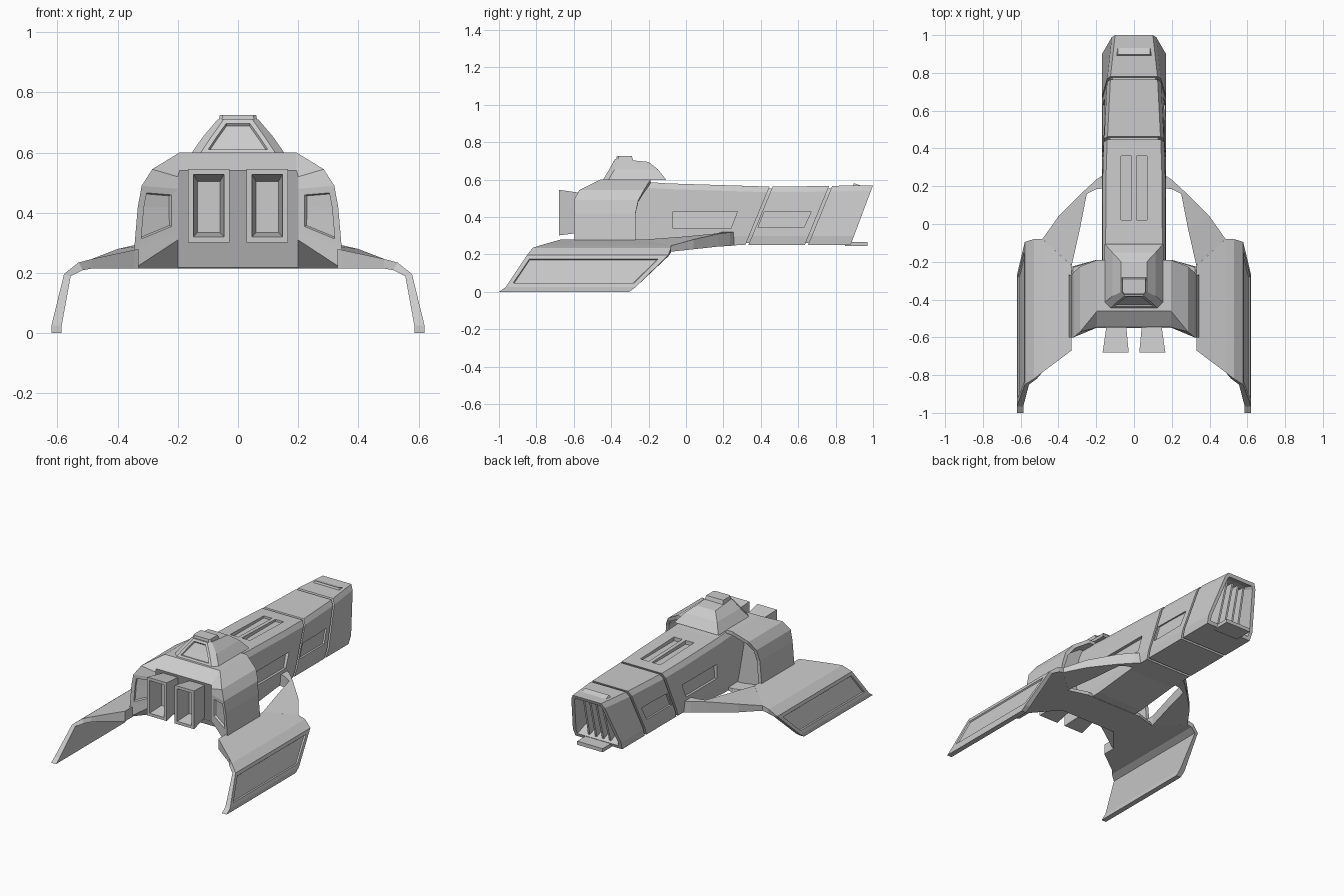
import bpy, bmesh
from mathutils import Vector

if "Cube" in bpy.data.objects:
    bpy.data.objects.remove(bpy.data.objects["Cube"])


def loft(name, rings, mirror=False, insets=()):
    """Skin equal-length closed rings, cap both ends, then inset chosen faces."""
    bm = bmesh.new()
    vs = [[bm.verts.new(p) for p in r] for r in rings]
    n = len(rings[0])
    for a, b in zip(vs, vs[1:]):
        for i in range(n):
            j = (i + 1) % n
            bm.faces.new((a[i], a[j], b[j], b[i]))
    bm.faces.new(vs[0])
    bm.faces.new(vs[-1][::-1])
    bmesh.ops.recalc_face_normals(bm, faces=bm.faces[:])
    for test, thick, depth in insets:
        bm.normal_update()
        picked = [f for f in bm.faces if test(f.calc_center_median(), f.normal)]
        if picked:
            bmesh.ops.inset_region(bm, faces=picked, thickness=thick, use_even_offset=True)
            bmesh.ops.inset_region(bm, faces=picked, thickness=0.004, depth=-depth, use_even_offset=True)
    me = bpy.data.meshes.new(name)
    bm.to_mesh(me)
    bm.free()
    ob = bpy.data.objects.new(name, me)
    bpy.context.collection.objects.link(ob)
    if mirror:
        ob.modifiers.new("Mirror", 'MIRROR').use_mirror_merge = False
    return ob


def sym(half):
    """Full ring from its right half."""
    return half + [(-x, y, z) for x, y, z in reversed(half)]


def box(name, x0, x1, y0, y1, z0, z1, mirror=False):
    return loft(name, [[(x0, y0, z), (x1, y0, z), (x1, y1, z), (x0, y1, z)] for z in (z0, z1)], mirror)


def cut(ob, cutter):
    """Subtract a cutter and discard it."""
    m = ob.modifiers.new("Cut", 'BOOLEAN')
    m.operation, m.solver, m.object = 'DIFFERENCE', 'EXACT', cutter
    cutter.hide_render = True
    bpy.context.view_layer.objects.active = ob
    bpy.ops.object.modifier_apply(modifier=m.name)
    bpy.data.objects.remove(cutter)


def neck_ring(y, a, zt, zb=0.25, c=0.17, slant=0.13):
    """Slanted fuselage section; y is the position of its top edge."""
    return sym([(x, y - slant * (zt - z) / (zt - zb), z)
                for x, z in ((a, zt), (a + 0.018, zt - 0.03), (c, zb + 0.05), (c - 0.005, zb))])


# Fuselage in three slanted segments over a slimmer core
rear_neck = loft("neck_rear_segment", [
    neck_ring(-0.38, 0.15, 0.60, 0.216, slant=0), neck_ring(-0.10, 0.15, 0.58, 0.217, slant=0.03),
    neck_ring(0.25, 0.148, 0.569, 0.248, slant=0.09), neck_ring(0.447, 0.142, 0.563)])
mid_neck = loft("neck_middle_segment", [neck_ring(0.463, 0.14, 0.563), neck_ring(0.765, 0.125, 0.566)])
loft("neck_core", [neck_ring(0.40, 0.13, 0.553, 0.262, 0.157), neck_ring(0.82, 0.112, 0.553, 0.262, 0.157)])
nose = loft("nose_segment", [neck_ring(0.782, 0.124, 0.567), neck_ring(1.0, 0.10, 0.57, slant=0.12)],
            insets=[(lambda c, n: n.y > 0.8, 0.022, 0.10)])
for i in range(4):
    x = -0.075 + i * 0.05
    loft("nose_fin", [[(x - 0.006, 0.78, 0.27), (x + 0.006, 0.78, 0.27),
                       (x + 0.006, 0.87, 0.27), (x - 0.006, 0.87, 0.27)],
                      [(x * 0.85 - 0.006, 0.85, 0.55), (x * 0.85 + 0.006, 0.85, 0.55),
                       (x * 0.85 + 0.006, 0.945, 0.55), (x * 0.85 - 0.006, 0.945, 0.55)]])
box("nose_lip", -0.09, 0.09, 0.85, 0.97, 0.245, 0.268)

# Recessed panels on the fuselage sides and top
for s in (1, -1):
    for ob, pts in ((rear_neck, ((-0.07, 0.34), (0.24, 0.34), (0.275, 0.43), (-0.07, 0.43))),
                    (mid_neck, ((0.385, 0.345), (0.63, 0.345), (0.67, 0.43), (0.42, 0.43)))):
        cut(ob, loft("panel_cutter", [[(s * (x + (0.43 - z) * 0.08), y, z) for y, z in pts]
                                      for x in (0.147, 0.25)]))
    x0, x1 = sorted((s * 0.012, s * 0.07))
    cut(rear_neck, box("slot_cutter", x0, x1, 0.02, 0.36, 0.552, 0.65))

# Rear hull: faceted shell with front intakes, angled rear panels, undercut tail
front = sym([(0.195, -0.19, 0.60), (0.285, -0.225, 0.545), (0.32, -0.255, 0.49), (0.333, -0.27, 0.42),
             (0.345, -0.27, 0.28), (0.345, -0.23, 0.215), (0.2, -0.19, 0.215)])
back = sym([(0.195, -0.46, 0.60), (0.285, -0.57, 0.545), (0.32, -0.60, 0.49), (0.333, -0.60, 0.42),
            (0.345, -0.60, 0.28), (0.345, -0.60, 0.215), (0.2, -0.43, 0.215)])
tail = sym([(0.195, -0.545, 0.54), (0.2, -0.55, 0.52), (0.2, -0.55, 0.48), (0.2, -0.55, 0.42),
            (0.2, -0.55, 0.34), (0.2, -0.55, 0.31), (0.2, -0.435, 0.218)])
loft("rear_hull", [front, back, tail], insets=[
    (lambda c, n: abs(c.x) > 0.22 and n.y < -0.6 and 0.33 < c.z < 0.49, 0.022, 0.012),
    (lambda c, n: n.y > 0.6, 0.022, 0.09)])

# Turret with stepped cap and recessed rear panel


def rect(w, y0, y1, z, c=0.0, z1=None):
    z1 = z if z1 is None else z1
    return [(-w + c, y0, z), (w - c, y0, z), (w, y0 + c, z), (w, y1, z1), (-w, y1, z1), (-w, y0 + c, z)]


loft("turret", [rect(0.155, -0.445, -0.105, 0.598, 0.03), rect(0.115, -0.41, -0.15, 0.655, 0.028),
                rect(0.068, -0.38, -0.2, 0.71, 0.02, 0.695)],
     insets=[(lambda c, n: n.y < -0.6 and abs(c.x) < 0.02, 0.015, 0.008)])
loft("turret_cap", [rect(0.067, -0.375, -0.28, 0.695, 0.01), rect(0.06, -0.37, -0.29, 0.726, 0.01)])

# Twin engine nozzles


def nozzle(y, x0, x1, z0, z1):
    return [(x0, y, z0), (x1, y, z0), (x1, y, z1), (x0, y, z1)]


loft("engine_nozzle", [nozzle(-0.50, 0.045, 0.14, 0.325, 0.52), nozzle(-0.68, 0.028, 0.166, 0.302, 0.546),
                       nozzle(-0.68, 0.046, 0.148, 0.32, 0.528), nozzle(-0.58, 0.06, 0.135, 0.335, 0.505)],
     mirror=True)

# Forward wing struts that curve round the side openings


def strut(inner, outer, zi, zo, zb):
    return [(*inner, zi), (*outer, zo), (*outer, zb), (*inner, zb)]


loft("wing_strut", [
    strut((0.14, 0.19), (0.14, 0.275), 0.32, 0.32, 0.25),
    strut((0.20, 0.185), (0.20, 0.235), 0.318, 0.318, 0.246),
    strut((0.25, 0.16), (0.27, 0.17), 0.312, 0.31, 0.242),
    strut((0.285, -0.02), (0.40, 0.04), 0.295, 0.28, 0.228),
    strut((0.33, -0.22), (0.485, -0.08), 0.28, 0.247, 0.215)], mirror=True)

# Drooping wings: top x, top z, bottom x, bottom z, front y, back y
stations = [(0.33, 0.28, 0.33, 0.215, -0.22, -0.67), (0.345, 0.277, 0.345, 0.215, -0.207, -0.68),
            (0.485, 0.247, 0.485, 0.215, -0.08, -0.785), (0.53, 0.235, 0.515, 0.21, -0.08, -0.82),
            (0.578, 0.197, 0.556, 0.19, -0.095, -0.85), (0.62, 0.025, 0.586, 0.025, -0.27, -0.965),
            (0.62, 0.0, 0.586, 0.0, -0.305, -1.0)]
loft("wing", [[(xt, yf, zt), (xt, yb, zt), (xb, yb, zb), (xb, yf, zb)]
              for xt, zt, xb, zb, yf, yb in stations], mirror=True,
     insets=[(lambda c, n: n.x > 0.8 and 0.05 < c.z < 0.19, 0.022, 0.008)])
